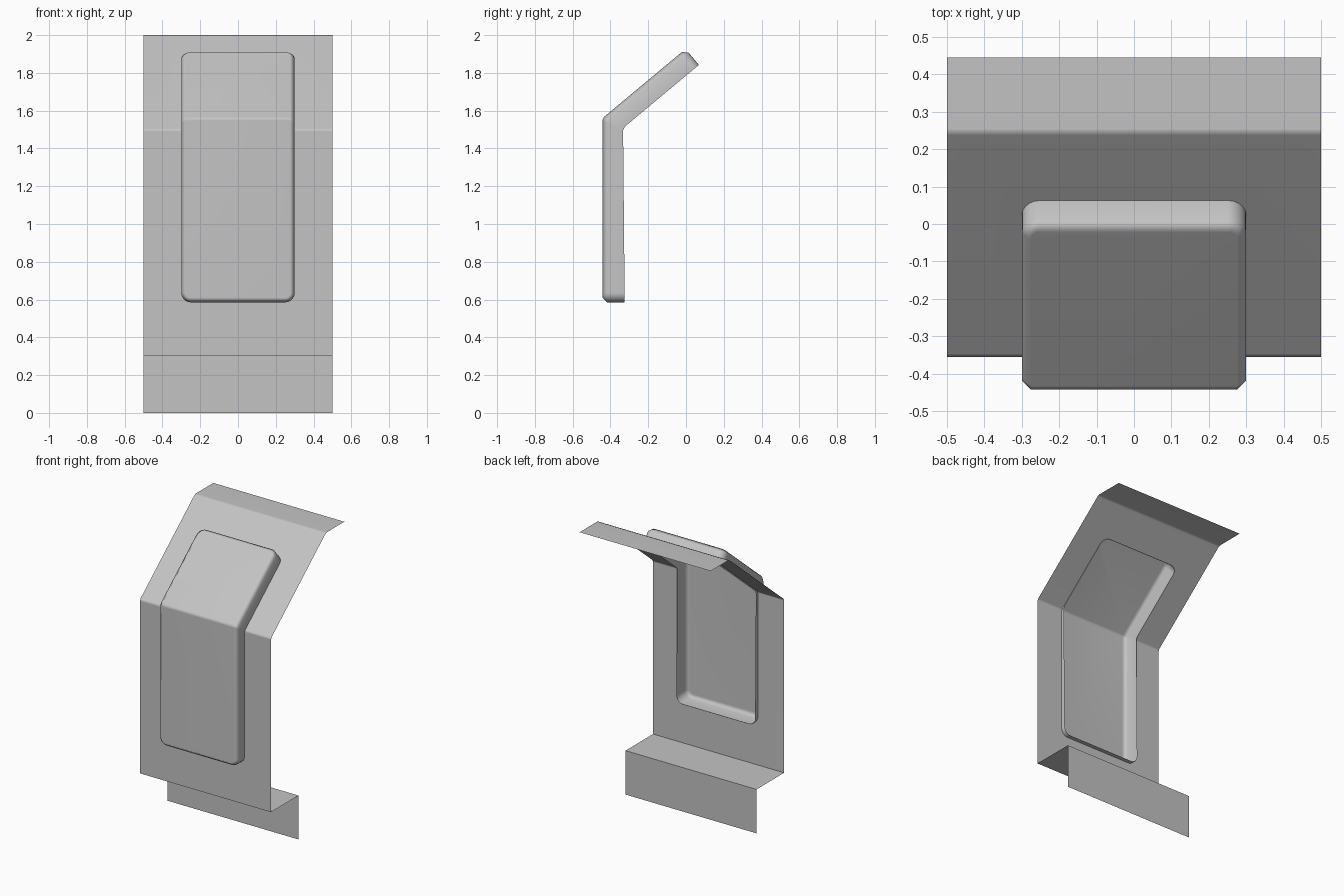
import bpy, bmesh
from math import sin, cos, tan, pi, atan2, radians, hypot
from mathutils import Vector

cube = bpy.data.objects.get("Cube")
if cube:
    bpy.data.objects.remove(cube, do_unlink=True)

# One plain grey material
grey = bpy.data.materials.new("plain_grey")
grey.use_nodes = True
COLOUR = (0.55, 0.55, 0.55, 1)
grey.diffuse_color = COLOUR
grey.node_tree.nodes["Principled BSDF"].inputs["Base Color"].default_value = COLOUR

# Folded surface: vertical below the bend, leaning back above it
SLOPE_Y, SLOPE_Z = 0.6, 0.5
LEAN = atan2(SLOPE_Y, SLOPE_Z)
MITRE = tan(LEAN / 2)
HALF_WIDTH, RADIUS = 0.3, 0.05


def place(corner, x, s, d=0.0):
    """Point at distance s along the fold and d outward from it."""
    a = LEAN if s > 0 else 0.0
    along, out = Vector((0, sin(a), cos(a))), Vector((0, -cos(a), sin(a)))
    if abs(s) < 0.03:                       # meet neatly at the bend
        s -= d * MITRE if s > 0 else -d * MITRE
    return Vector((x, *corner)) + along * s + out * d


def half_outline(end, bend, inset=0.0, steps=5):
    """Rounded U from one side of the bend round the end to the other side."""
    sign = 1 if end > 0 else -1
    right = []
    for i in range(steps + 1):
        a = pi / 2 * i / steps
        right.append((HALF_WIDTH - RADIUS + (RADIUS - inset) * cos(a),
                      end + sign * ((RADIUS - inset) * sin(a) - RADIUS)))
    right.insert(0, (HALF_WIDTH - inset, sign * bend))
    return right + [(-x, s) for x, s in reversed(right)]


def finish(name, faces, angle):
    bm = bmesh.new()
    for pts in faces:
        bm.faces.new([bm.verts.new(p) for p in pts])
    bmesh.ops.remove_doubles(bm, verts=bm.verts, dist=0.0005)
    bmesh.ops.recalc_face_normals(bm, faces=bm.faces)
    biggest = max(bm.faces, key=lambda f: f.calc_area())
    if biggest.normal.y > 0:
        bmesh.ops.reverse_faces(bm, faces=bm.faces)
    mesh = bpy.data.meshes.new(name)
    bm.to_mesh(mesh)
    bm.free()
    mesh.materials.append(grey)
    ob = bpy.data.objects.new(name, mesh)
    bpy.context.collection.objects.link(ob)
    bpy.ops.object.select_all(action='DESELECT')
    ob.select_set(True)
    bpy.context.view_layer.objects.active = ob
    bpy.ops.object.shade_smooth_by_angle(angle=radians(angle))
    weighted = ob.modifiers.new("even_shading", 'WEIGHTED_NORMAL')
    weighted.keep_sharp = True
    return ob


# Raised hollow panel, open at the back, with chamfered front rim
PANEL_CORNER, DEPTH, CHAMFER = (-0.333, 1.508), 0.11, 0.025
layers = [(0, 0), (0, DEPTH - CHAMFER), (CHAMFER, DEPTH)]
faces, halves = [], []
for end in (-0.923, 0.522):
    rings = []
    for inset, d in layers:
        rings.append([place(PANEL_CORNER, x, s, -0.008 if d == 0 and s < -0.8 else d)
                      for x, s in half_outline(end, 0.012, inset)])
    for a, b in zip(rings, rings[1:]):
        faces += [(a[i], a[i + 1], b[i + 1], b[i]) for i in range(len(a) - 1)]
    faces.append(rings[-1])
    halves.append(rings)
low, high = halves
for side in (0, -1):
    for k in range(len(layers) - 1):
        faces.append((low[k][side], low[k + 1][side], high[k + 1][side], high[k][side]))
faces.append((low[-1][0], low[-1][-1], high[-1][-1], high[-1][0]))
finish("raised_panel", faces, 50)

# Folded sheet with an opening behind the panel
SHEET_CORNER, EDGE, BEND = (-0.355, 1.5), 0.5, 0.01
LENGTH = hypot(SLOPE_Y, SLOPE_Z)
STEP_Z, STEP_Y = 0.303, -0.055
faces = []
for hole_end, sheet_end in ((-0.915, STEP_Z - 1.5), (0.544, LENGTH - BEND)):
    b = BEND if sheet_end > 0 else -BEND
    rim = half_outline(hole_end, BEND)
    outer = [(-EDGE, b), (-EDGE, sheet_end), (EDGE, sheet_end), (EDGE, b)]
    faces.append([place(SHEET_CORNER, x, s) for x, s in rim + outer])
for side in (-1, 1):
    faces.append([place(SHEET_CORNER, side * x, s) for x, s in
                  ((HALF_WIDTH, -BEND), (EDGE, -BEND), (EDGE, BEND), (HALF_WIDTH, BEND))])


def strips(path):
    """Full-width strips along a side path of (y, z) points."""
    for p, q in zip(path, path[1:]):
        faces.append([Vector((-EDGE, *p)), Vector((EDGE, *p)),
                      Vector((EDGE, *q)), Vector((-EDGE, *q))])


# Top flange and bottom step with its drop
crest = place(SHEET_CORNER, 0, LENGTH - BEND)
strips([(crest.y, crest.z), (0.255, 2.0), (0.445, 2.0)])
strips([(SHEET_CORNER[0], STEP_Z), (STEP_Y, STEP_Z), (STEP_Y, 0)])
finish("folded_sheet", faces, 40)
